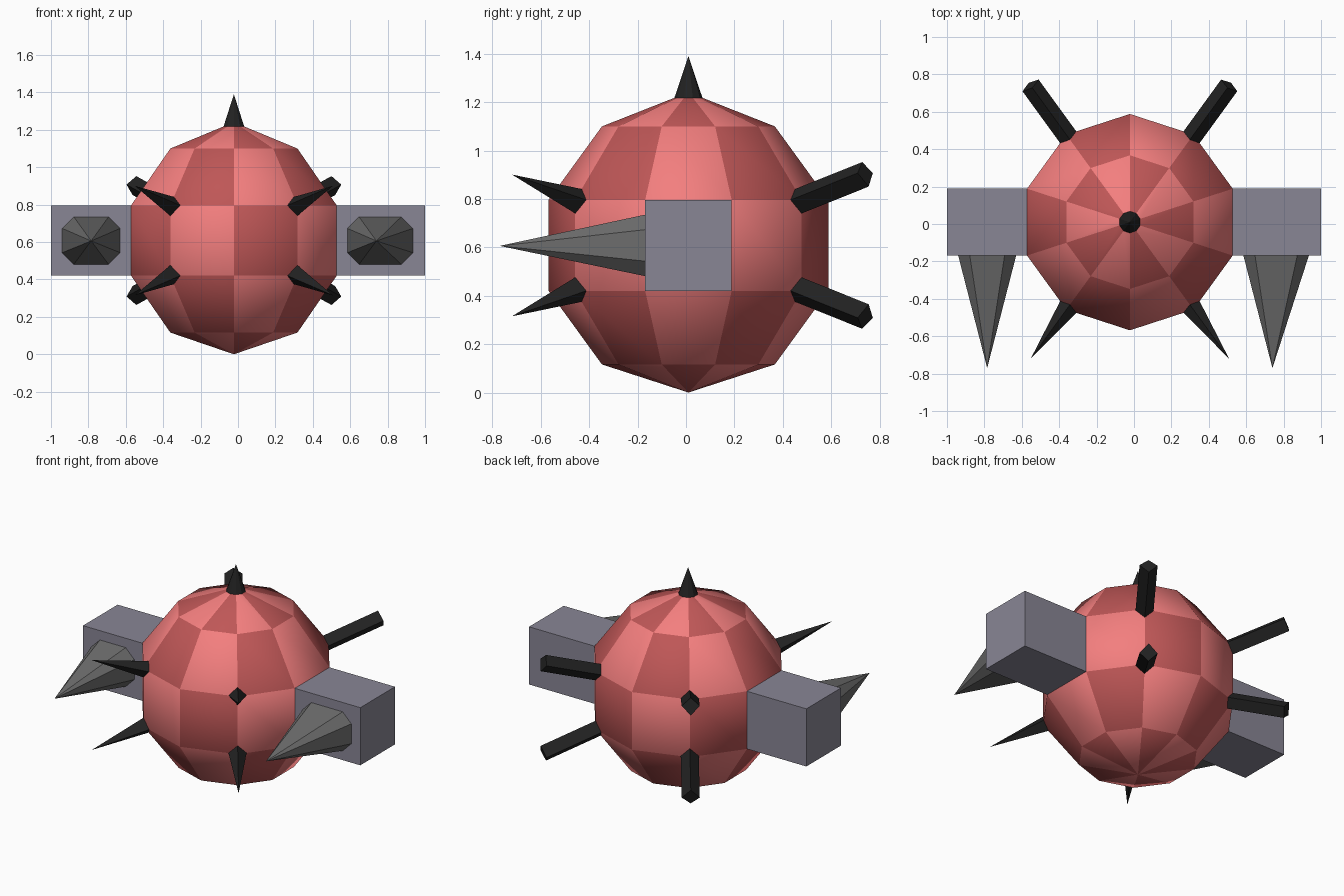
import bpy, math
from mathutils import Vector

if "Cube" in bpy.data.objects:
    bpy.data.objects.remove(bpy.data.objects["Cube"])

C = Vector((-0.022, 0.01, 0.608))   # body centre
R = 0.608


def material(name, rgb):
    m = bpy.data.materials.new(name)
    m.diffuse_color = (*rgb, 1)
    m.use_nodes = True
    m.node_tree.nodes["Principled BSDF"].inputs["Base Color"].default_value = m.diffuse_color
    return m


LIGHT = material("light_red", (0.9, 0.21, 0.21))
DARK = material("dark_red", (0.52, 0.095, 0.095))
BLACK = material("black", (0.016, 0.016, 0.016))
GREY = material("arm_grey", (0.25, 0.24, 0.30))
CONE = material("cone_grey", (0.15, 0.15, 0.15))


def add_mesh(name, verts, faces, mats):
    me = bpy.data.meshes.new(name)
    me.from_pydata(verts, [], faces)
    for m in mats:
        me.materials.append(m)
    ob = bpy.data.objects.new(name, me)
    bpy.context.collection.objects.link(ob)
    return ob


def point(row, k):
    """Vertex of the 10 x 5 ball; k = 0 is the front, row 0 the top."""
    a, t = math.radians(36 * k - 90), math.radians(36 * row)
    return C + R * Vector((math.sin(t) * math.cos(a), math.sin(t) * math.sin(a), math.cos(t)))


def loft(name, base, end, mat):
    """Closed solid between two loops, or from a loop to a single tip."""
    n, m = len(base), len(end)
    faces = [tuple(reversed(range(n)))]
    for i in range(n):
        j = (i + 1) % n
        faces.append((i, j, n) if m == 1 else (i, j, n + j, n + i))
    if m > 1:
        faces.append(tuple(range(n, n + m)))
    return add_mesh(name, list(base) + list(end), faces, [mat])


# Checkered ball with a small blunt top, open where the arms join
top_ring = [C + Vector((0.058 * math.cos(math.radians(36 * k - 90)),
                        0.058 * math.sin(math.radians(36 * k - 90)), 0.61)) for k in range(10)]
verts = top_ring + [point(r, k) for r in range(1, 5) for k in range(10)] + [point(5, 0)]
faces, shades = [], []
for row in range(5):
    for k in range(10):
        if row == 2 and k in (2, 7):
            continue
        a, b = row * 10 + k, row * 10 + (k + 1) % 10
        faces.append((a, a + 10, b + 10, b) if row < 4 else (a, 50, b))
        shades.append(0 if (row + k) % 2 else 1)
body = add_mesh("ball_body", verts, faces, [LIGHT, DARK])
for p, s in zip(body.data.polygons, shades):
    p.material_index = s
    p.use_smooth = True

# Top spike
loft("top_spike", top_ring, [Vector((C.x, C.y, 1.39))], BLACK)

# Side spikes: pointed at the front, square bars at the back
for row in (2, 3):
    for k in (1, 9, 4, 6):
        v = point(row, k)
        around = [(row, k - 1), (row + 1, k), (row, k + 1), (row - 1, k)]
        base = [v + 0.056 * (point(*q) - v).normalized() for q in around]
        out = (v - C).normalized()
        level = "upper" if row == 2 else "lower"
        side = "right" if k < 5 else "left"
        if k in (1, 9):
            loft(f"{level}_{side}_front_spike", base, [v + out * 0.34], BLACK)
        else:
            loft(f"{level}_{side}_back_bar", base, [p + out * 0.36 for p in base], BLACK)

# Arms: ball faces pulled straight out, each with a forward cone
for side, k, x_end, cx, half, tip_x in (("right", 2, 1.0, 0.76, 0.175, 0.74),
                                        ("left", 7, -1.0, -0.785, 0.155, -0.785)):
    face = [point(2, k), point(3, k), point(3, k + 1), point(2, k + 1)]
    loft(f"{side}_arm", face, [Vector((x_end, p.y, p.z)) for p in face], GREY)
    y = min(p.y for p in face)
    hz, ch = 0.127, 0.062
    corners = [(half, -hz + ch), (half, hz - ch), (half - ch, hz), (-half + ch, hz),
               (-half, hz - ch), (-half, -hz + ch), (-half + ch, -hz), (half - ch, -hz)]
    base = [Vector((cx + x, y, C.z + z)) for x, z in corners]
    loft(f"{side}_arm_cone", base, [Vector((tip_x, -0.77, 0.606))], CONE)
